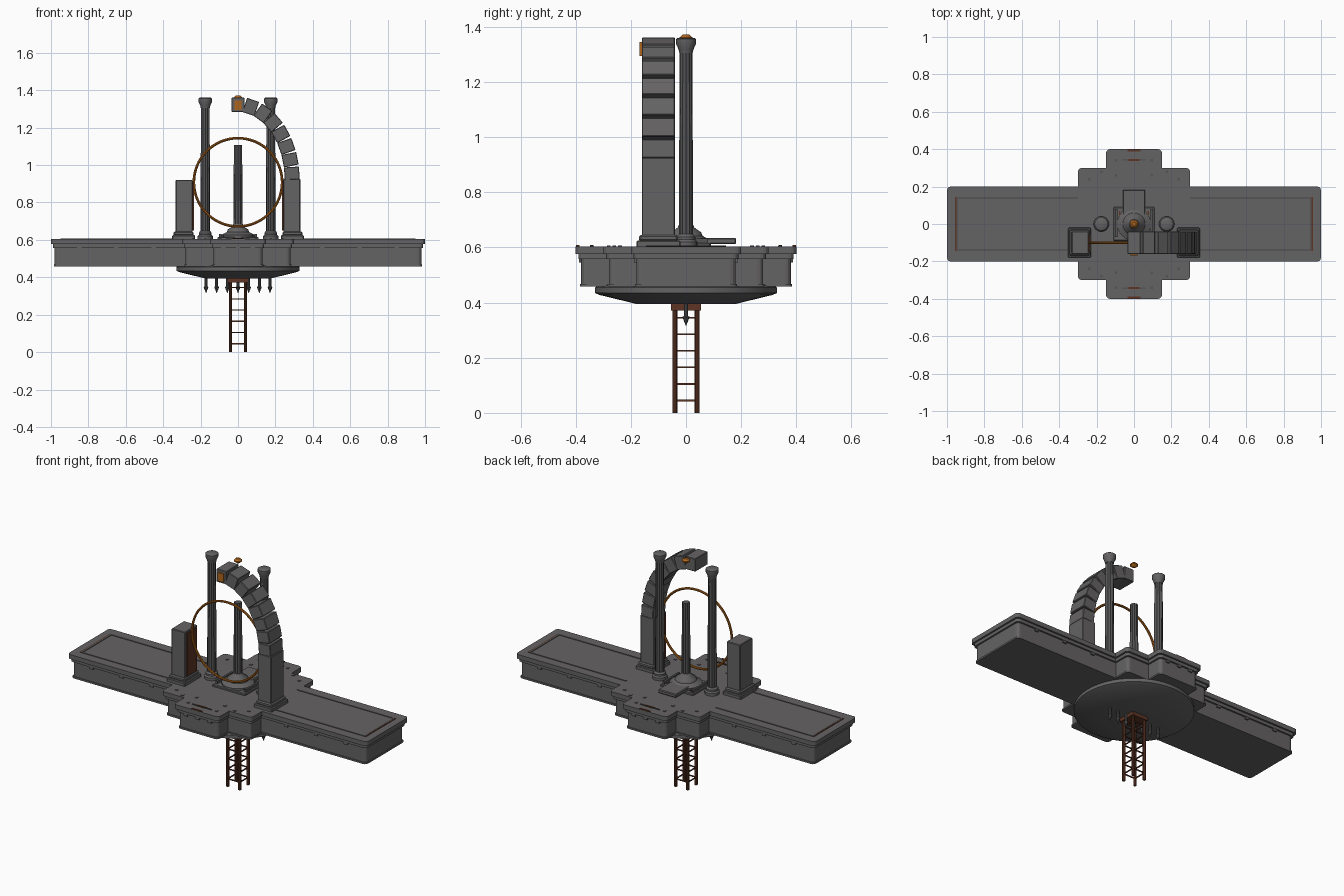
import bpy, bmesh
from math import sin, cos, pi, radians, atan2, hypot
from mathutils import Vector, Matrix

if "Cube" in bpy.data.objects:
    bpy.data.objects.remove(bpy.data.objects["Cube"], do_unlink=True)


def material(name, r, g, b):
    m = bpy.data.materials.new(name)
    m.use_nodes = True
    m.diffuse_color = (r, g, b, 1)
    bsdf = m.node_tree.nodes["Principled BSDF"]
    bsdf.inputs["Base Color"].default_value = (r, g, b, 1)
    bsdf.inputs["Roughness"].default_value = 0.8
    return m


STONE = material("grey stone", 0.13, 0.125, 0.125)
DARK = material("dark stone", 0.09, 0.09, 0.092)
AMBER = material("amber metal", 0.42, 0.13, 0.012)
RUST = material("rusty brown", 0.11, 0.035, 0.018)


def finish(name, bm, mat, smooth=False):
    bmesh.ops.recalc_face_normals(bm, faces=bm.faces[:])
    me = bpy.data.meshes.new(name)
    bm.to_mesh(me)
    bm.free()
    ob = bpy.data.objects.new(name, me)
    bpy.context.collection.objects.link(ob)
    me.materials.append(mat)
    if smooth:
        bpy.ops.object.select_all(action='DESELECT')
        ob.select_set(True)
        bpy.context.view_layer.objects.active = ob
        bpy.ops.object.shade_smooth_by_angle(angle=radians(35))
    return ob


def box(name, lo, hi, mat, bevel=0.0, tilt=0.0):
    lo, hi = Vector(lo), Vector(hi)
    size = hi - lo
    bm = bmesh.new()
    bmesh.ops.create_cube(bm, size=1)
    bmesh.ops.scale(bm, vec=size, verts=bm.verts)
    if bevel:
        bmesh.ops.bevel(bm, geom=bm.edges[:], offset=bevel, segments=1, affect='EDGES')
    bm.transform(Matrix.Translation((lo + hi) / 2) @ Matrix.Rotation(tilt, 4, 'Y'))
    return finish(name, bm, mat)


def lathe(name, profile, mat, x=0, y=0, sides=24, flute=0.0):
    """Turn an (r, z) profile around z; flute pulls in every second side."""
    bm = bmesh.new()
    rings = []
    for r, z in profile:
        ring = []
        for i in range(sides):
            a = 2 * pi * i / sides
            k = r * (1 - flute * (i % 2))
            ring.append(bm.verts.new((x + k * cos(a), y + k * sin(a), z)))
        rings.append(ring)
    for a, b in zip(rings, rings[1:]):
        for i in range(sides):
            j = (i + 1) % sides
            bm.faces.new((a[i], a[j], b[j], b[i]))
    bm.faces.new(rings[0])
    bm.faces.new(rings[-1])
    return finish(name, bm, mat, smooth=not flute)


def deck_layer(name, inset, z0, z1, mat):
    """Stepped cross outline, extruded, with softened outer corners."""
    quarter = [(1, .2), (.3, .2), (.3, .3), (.15, .3), (.15, .4)]
    quarter = [(x - inset, y - inset) for x, y in quarter]
    flip = quarter[::-1]
    pts = (quarter + [(-x, y) for x, y in flip]
           + [(-x, -y) for x, y in quarter] + [(x, -y) for x, y in flip])
    bm = bmesh.new()
    base = bm.faces.new([bm.verts.new((x, y, z0)) for x, y in pts])
    out = bmesh.ops.extrude_face_region(bm, geom=[base])
    top = [v for v in out["geom"] if isinstance(v, bmesh.types.BMVert)]
    bmesh.ops.translate(bm, vec=(0, 0, z1 - z0), verts=top)
    bmesh.ops.recalc_face_normals(bm, faces=bm.faces[:])
    corners = [e for e in bm.edges
               if abs(e.verts[0].co.z - e.verts[1].co.z) > 0.001 and e.is_convex]
    bmesh.ops.bevel(bm, geom=corners, offset=0.02, segments=3, profile=0.5, affect='EDGES')
    return finish(name, bm, mat)


# Deck: coping, cornice, wall and foot moulding
deck_layer("deck_coping", 0, .577, .604, STONE)
deck_layer("deck_cornice", .01, .558, .577, STONE)
deck_layer("deck_wall", .02, .46, .558, STONE)
deck_layer("deck_foot", .015, .458, .468, STONE)

# Small brackets under the cornice
for s in (-1, 1):
    for x in (-.85, -.65, -.45, .45, .65, .85):
        box("cornice_bracket", (x - .012, s * .184 - .004, .545), (x + .012, s * .184 + .004, .56), STONE)
    for x in (-.08, 0, .08):
        box("cornice_bracket", (x - .012, s * .384 - .004, .545), (x + .012, s * .384 + .004, .56), STONE)

# Border strips on the wings
for s in (-1, 1):
    for e in (-1, 1):
        x0, x1 = sorted((s * .3, s * .95))
        box("wing_border", (x0, e * .14 - .005, .6), (x1, e * .14 + .005, .607), DARK)
    box("wing_end_border", (s * .945 - .005, -.145, .6), (s * .945 + .005, .145, .607), DARK)
    box("wing_end_inlay", (s * .953 - .003, -.145, .6), (s * .953 + .003, .145, .606), RUST)

# Inlays at the front and back edges of the deck
for s in (-1, 1):
    box("edge_inlay", (-.035, s * .393 - .006, .6), (.035, s * .393 + .006, .608), RUST)
    box("edge_bar", (-.065, s * .343 - .004, .6), (.065, s * .343 + .004, .608), DARK)
    box("edge_bar_inlay", (-.03, s * .343 - .005, .6), (.03, s * .343 + .005, .609), RUST)
    for e in (-1, 1):
        for x, y in ((.095, .34), (.24, .24), (.175, .28), (.095, .26)):
            box("deck_stud", (e * x - .007, s * y - .007, .6), (e * x + .007, s * y + .007, .607), DARK)

# Round underside
lathe("under_disc", [(.31, .468), (.33, .455), (.33, .435), (.315, .428), (.175, .394)], STONE, sides=48)

# Row of hanging spikes
for i in range(-3, 4):
    lathe("hanging_spike", [(.008, .4), (.008, .352), (.013, .348), (.0005, .315)], DARK, x=i * .057, sides=8)

# Ladder tower: posts, rungs on four sides, collar
for sx in (-1, 1):
    for sy in (-1, 1):
        lathe("tower_post", [(.009, 0), (.009, .4)], RUST, x=sx * .04, y=sy * .04, sides=8)
for i in range(6):
    z = .045 + i * .06
    for s in (-1, 1):
        box("tower_rung", (-.04, s * .04 - .003, z - .003), (.04, s * .04 + .003, z + .003), RUST)
        box("tower_rung", (s * .04 - .003, -.04, z - .003), (s * .04 + .003, .04, z + .003), RUST)
box("tower_collar", (-.055, -.055, .372), (.055, .055, .398), RUST)

# Pair of tall columns
for s in (-1, 1):
    x = s * .175
    lathe("column_base", [(.041, .6), (.041, .62), (.034, .628), (.034, .638), (.026, .648)], STONE, x=x)
    lathe("column_shaft", [(.026, .64), (.023, 1.33)], DARK, x=x, sides=24, flute=.1)
    lathe("column_capital", [(.024, 1.305), (.027, 1.318), (.036, 1.338), (.036, 1.356), (.03, 1.36)],
          STONE, x=x, sides=16)

# Centre column on its plinth, with a floating gem above
box("centre_plinth", (-.11, -.09, .6), (.11, .09, .616), STONE, .004)
box("back_slab", (-.06, 0, .612), (.06, .182, .634), STONE, .004)
for s in (-1, 1):
    box("plinth_rail", (s * .095 - .006, -.07, .612), (s * .095 + .006, .08, .632), DARK)
    box("plinth_inlay", (s * .075 - .004, -.05, .612), (s * .075 + .004, .07, .621), RUST)
lathe("centre_base", [(.09, .614), (.09, .626), (.06, .642), (.055, .655), (.03, .672), (.025, .685)], STONE)
lathe("centre_shaft", [(.025, .67), (.022, 1.108)], DARK, sides=24, flute=.1)
lathe("floating_gem", [(.008, 1.345), (.023, 1.357), (.023, 1.362), (.012, 1.372)], AMBER, sides=12)

# Two piers with bases and inner inlays
for s, top in ((-1, .92), (1, .925)):
    x0, x1 = sorted((s * .243, s * .333))
    b0, b1 = sorted((s * .23, s * .352))
    box("pier_base", (b0, -.18, .6), (b1, -.02, .625), STONE, .004)
    box("pier_step", (b0 + .008, -.17, .622), (b1 - .008, -.03, .645), STONE, .006)
    box("pier", (x0, -.16, .63), (x1, -.04, top), STONE, .003)
    box("pier_inlay", (s * .24 - .004, -.145, .65), (s * .24 + .004, -.055, top - .01), RUST)

# Half arch: equal blocks spaced along a quarter ellipse
A, B, Z0 = .289, .402, .92
STEP = .0735
travel, target = 0, .036
steps = 3000
for i in range(steps):
    t = pi / 2 * i / steps
    dx, dz = -A * sin(t), B * cos(t)
    travel += hypot(dx, dz) * pi / 2 / steps
    if travel >= target:
        c = Vector((A * cos(t), -.1, Z0 + B * sin(t)))
        half = Vector((.04, .06, .034))
        box("arch_block", c - half, c + half, STONE, .003, tilt=atan2(dx, dz))
        target += STEP
box("arch_end", (-.034, -.16, 1.283), (.034, -.04, 1.361), STONE, .003)
box("arch_plate", (-.02, -.168, 1.295), (.02, -.159, 1.345), AMBER)

# Large upright ring
bpy.ops.mesh.primitive_torus_add(major_radius=.236, minor_radius=.007, major_segments=64,
                                 minor_segments=8, location=(0, -.1, .908), rotation=(pi / 2, 0, 0))
ring = bpy.context.object
ring.name = "ring"
ring.data.materials.append(AMBER)
bpy.ops.object.shade_smooth_by_angle()
